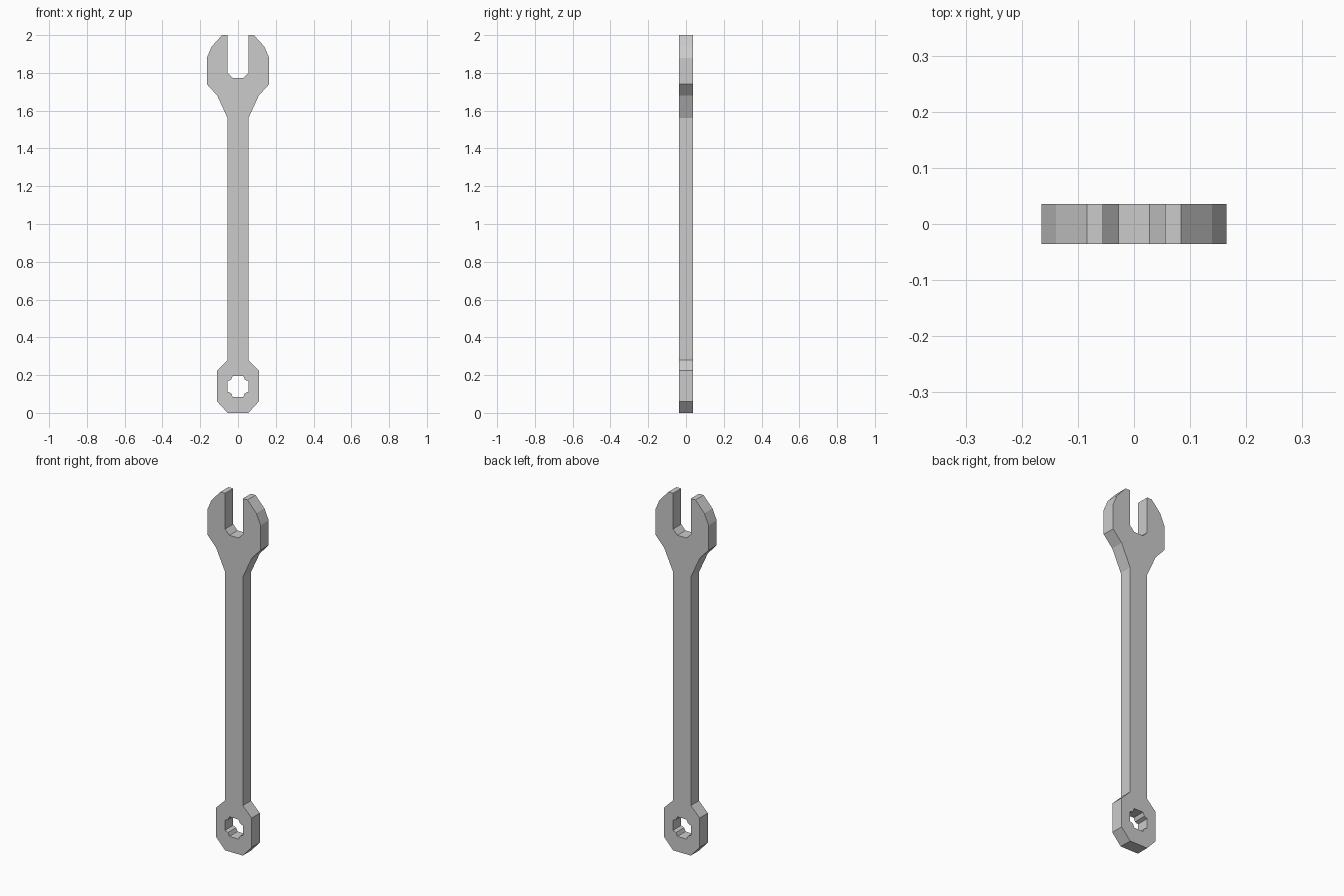
import bpy, bmesh

if "Cube" in bpy.data.objects:
    bpy.data.objects.remove(bpy.data.objects["Cube"])

HALF_THICKNESS = 0.036

# Right half of the outline, from the ring end up to the open jaw slot
outline_half = [(0.055, 0), (0.11, 0.06), (0.11, 0.225), (0.055, 0.28),
                (0.055, 1.56), (0.11, 1.68), (0.165, 1.74), (0.165, 1.88),
                (0.139, 1.94), (0.084, 2.0), (0.055, 2.0), (0.055, 1.80),
                (0.028, 1.772)]
# Right half of the ring hole, with slightly notched corners
hole_half = [(0.028, 0.085), (0.037, 0.105), (0.055, 0.112),
             (0.055, 0.168), (0.037, 0.175), (0.028, 0.195)]


def mirrored(half):
    return half + [(-x, z) for x, z in reversed(half)]


def add_loop(bm, points):
    verts = [bm.verts.new((x, -HALF_THICKNESS, z)) for x, z in points]
    return [bm.edges.new((v, verts[(i + 1) % len(verts)]))
            for i, v in enumerate(verts)]


# Fill the flat profile around the hole, then extrude it to thickness
bm = bmesh.new()
edges = add_loop(bm, mirrored(outline_half)) + add_loop(bm, mirrored(hole_half))
bmesh.ops.triangle_fill(bm, use_beauty=True, use_dissolve=False, edges=edges)
ext = bmesh.ops.extrude_face_region(bm, geom=bm.faces[:], use_keep_orig=True)
moved = [g for g in ext["geom"] if isinstance(g, bmesh.types.BMVert)]
bmesh.ops.translate(bm, verts=moved, vec=(0, 2 * HALF_THICKNESS, 0))
bmesh.ops.recalc_face_normals(bm, faces=bm.faces[:])

mesh = bpy.data.meshes.new("wrench")
bm.to_mesh(mesh)
bm.free()
bpy.context.collection.objects.link(bpy.data.objects.new("wrench", mesh))
